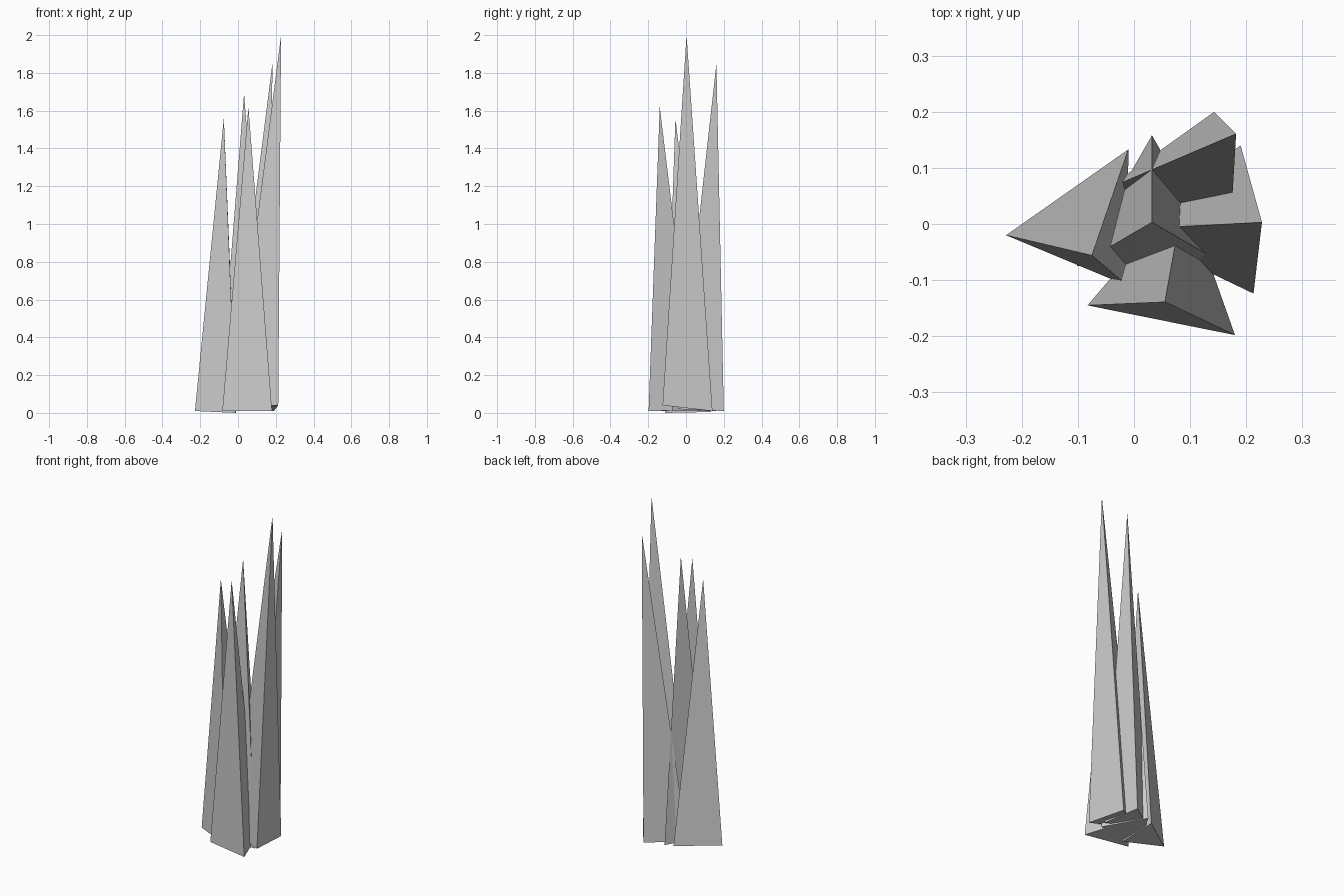
import bpy
import bmesh

if "Cube" in bpy.data.objects:
    bpy.data.objects.remove(bpy.data.objects["Cube"])


def spike(name, base, tip):
    """Three-sided closed spike from a triangular base to a tip."""
    bm = bmesh.new()
    ring = [bm.verts.new(p) for p in base]
    top = bm.verts.new(tip)
    bm.faces.new(ring)
    for i in range(3):
        bm.faces.new((ring[i], ring[(i + 1) % 3], top))
    bmesh.ops.recalc_face_normals(bm, faces=bm.faces[:])
    mesh = bpy.data.meshes.new(name)
    bm.to_mesh(mesh)
    bm.free()
    obj = bpy.data.objects.new(name, mesh)
    bpy.context.collection.objects.link(obj)
    return obj


# Upright spike in the middle
spike("centre_spike",
      [(0.032, 0.158, 0.01), (-0.102, -0.075, 0.01), (0.166, -0.075, 0.01)],
      (0.032, 0.003, 1.69))

# Leaning spikes around it
spike("left_spike",
      [(-0.228, -0.02, 0.01), (-0.012, -0.11, 0.0), (-0.01, 0.133, 0.005)],
      (-0.075, -0.056, 1.56))
spike("front_spike",
      [(-0.083, -0.145, 0.01), (0.18, -0.198, 0.01), (0.09, 0.056, 0.015)],
      (0.055, -0.139, 1.62))
spike("back_spike",
      [(0.143, 0.2, 0.01), (-0.05, 0.062, 0.02), (0.17, -0.043, 0.02)],
      (0.182, 0.161, 1.85))
spike("right_spike",
      [(0.213, -0.124, 0.04), (0.19, 0.14, 0.01), (-0.025, -0.01, 0.04)],
      (0.228, 0.003, 2.0))
